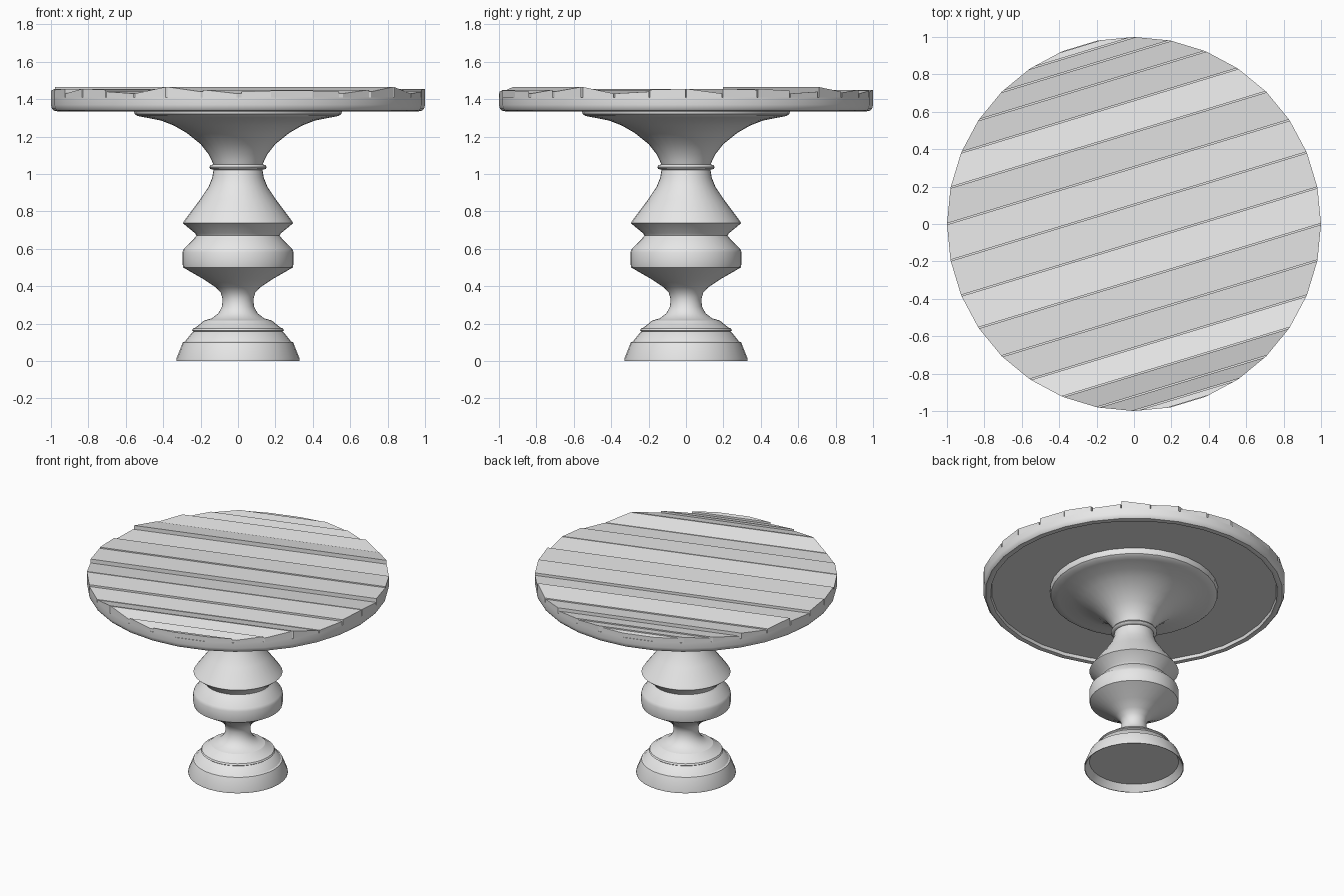
import bpy
import bmesh
import math

SIDES = 32
STEP = 2 * math.pi / SIDES

cube = bpy.data.objects.get("Cube")
if cube:
    bpy.data.objects.remove(cube, do_unlink=True)

grey = bpy.data.materials.new("plain_grey")
grey.use_nodes = True
colour = (0.8, 0.8, 0.8, 1)
grey.diffuse_color = colour
grey.node_tree.nodes["Principled BSDF"].inputs["Base Color"].default_value = colour


def finish(name, bm, smooth_angle=None):
    """Turn a bmesh into a named object in the shared material."""
    bmesh.ops.recalc_face_normals(bm, faces=bm.faces)
    mesh = bpy.data.meshes.new(name)
    bm.to_mesh(mesh)
    bm.free()
    mesh.materials.append(grey)
    obj = bpy.data.objects.new(name, mesh)
    bpy.context.collection.objects.link(obj)
    if smooth_angle:
        bpy.ops.object.select_all(action='DESELECT')
        obj.select_set(True)
        bpy.context.view_layer.objects.active = obj
        bpy.ops.object.shade_smooth_by_angle(angle=math.radians(smooth_angle))
    return obj


def lathe(name, profile, smooth_angle):
    """Spin (radius, height) points around z; close both ends with a cap."""
    bm = bmesh.new()
    rings = [[bm.verts.new((r * math.cos(i * STEP), r * math.sin(i * STEP), z))
              for i in range(SIDES)] for r, z in profile]
    for low, high in zip(rings, rings[1:]):
        for i in range(SIDES):
            j = (i + 1) % SIDES
            bm.faces.new((low[i], low[j], high[j], high[i]))
    bm.faces.new(rings[0])
    bm.faces.new(rings[-1])
    return finish(name, bm, smooth_angle)


# Stepped foot, hollow underneath
lathe("foot", [
    (0.295, 0.045), (0.325, 0.0), (0.33, 0.0), (0.33, 0.012), (0.295, 0.10),
    (0.284, 0.104), (0.245, 0.153), (0.238, 0.157), (0.246, 0.163),
    (0.24, 0.174), (0.225, 0.18), (0.18, 0.217)], 30)

# Turned column
lathe("column", [
    (0.18, 0.217), (0.14, 0.228), (0.105, 0.255), (0.086, 0.29), (0.082, 0.33),
    (0.092, 0.365), (0.12, 0.395), (0.18, 0.435), (0.293, 0.50), (0.297, 0.52),
    (0.297, 0.58), (0.29, 0.60), (0.235, 0.655), (0.222, 0.67), (0.23, 0.683),
    (0.295, 0.737), (0.28, 0.76), (0.205, 0.86), (0.158, 0.93), (0.138, 0.98),
    (0.13, 1.025)], 30)

# Neck ring
lathe("neck_ring", [(0.13, 1.022), (0.148, 1.027), (0.153, 1.036),
                    (0.148, 1.046), (0.13, 1.052)], 50)

# Flared support under the top
lathe("flared_support", [
    (0.13, 1.045), (0.14, 1.07), (0.157, 1.105), (0.2, 1.16), (0.275, 1.22),
    (0.345, 1.26), (0.41, 1.285), (0.5, 1.303), (0.537, 1.31), (0.552, 1.32),
    (0.557, 1.335), (0.557, 1.362)], 35)

# Round top with a rounded lip and a recessed underside
DECK = 1.41
lathe("table_top", [
    (0.945, 1.36), (0.95, 1.338), (0.965, 1.335), (0.985, 1.339),
    (0.995, 1.35), (1.0, 1.37), (1.0, DECK)], 35)

# Uneven planks: front and back edge heights above the deck, front to back
plank_edges = [(35, 30), (20, 40), (30, 55), (55, 20), (20, 30), (40, 45),
               (45, 20), (45, 40), (45, 35), (20, 30), (55, 30), (25, 40),
               (20, 35), (30, 40), (35, 30)]
FIRST = 26
GAP = 0.0035
bm = bmesh.new()


def rim_point(k):
    return math.cos(k * STEP), math.sin(k * STEP)


def blend(p, q, t):
    return p[0] + (q[0] - p[0]) * t, p[1] + (q[1] - p[1]) * t


for n, (front, back) in enumerate(plank_edges):
    k = FIRST + n
    m = 2 * FIRST - 1 - k
    right = rim_point(k), rim_point(k + 1)
    left = rim_point(m), rim_point(m - 1)
    # Narrow each plank slightly so that grooves remain between neighbours
    middle = FIRST - 0.5
    width = abs(math.cos((k + 1 - middle) * STEP) - math.cos((k - middle) * STEP))
    t = GAP / width
    corners = [blend(*left, t), blend(*right, t),
               blend(*right, 1 - t), blend(*left, 1 - t)]
    heights = [front, front, back, back]
    base = [bm.verts.new((x, y, DECK - 0.002)) for x, y in corners]
    top = [bm.verts.new((x, y, DECK + h / 1000))
           for (x, y), h in zip(corners, heights)]
    bm.faces.new(base)
    bm.faces.new(top)
    for i in range(4):
        j = (i + 1) % 4
        bm.faces.new((base[i], base[j], top[j], top[i]))
finish("planks", bm)
